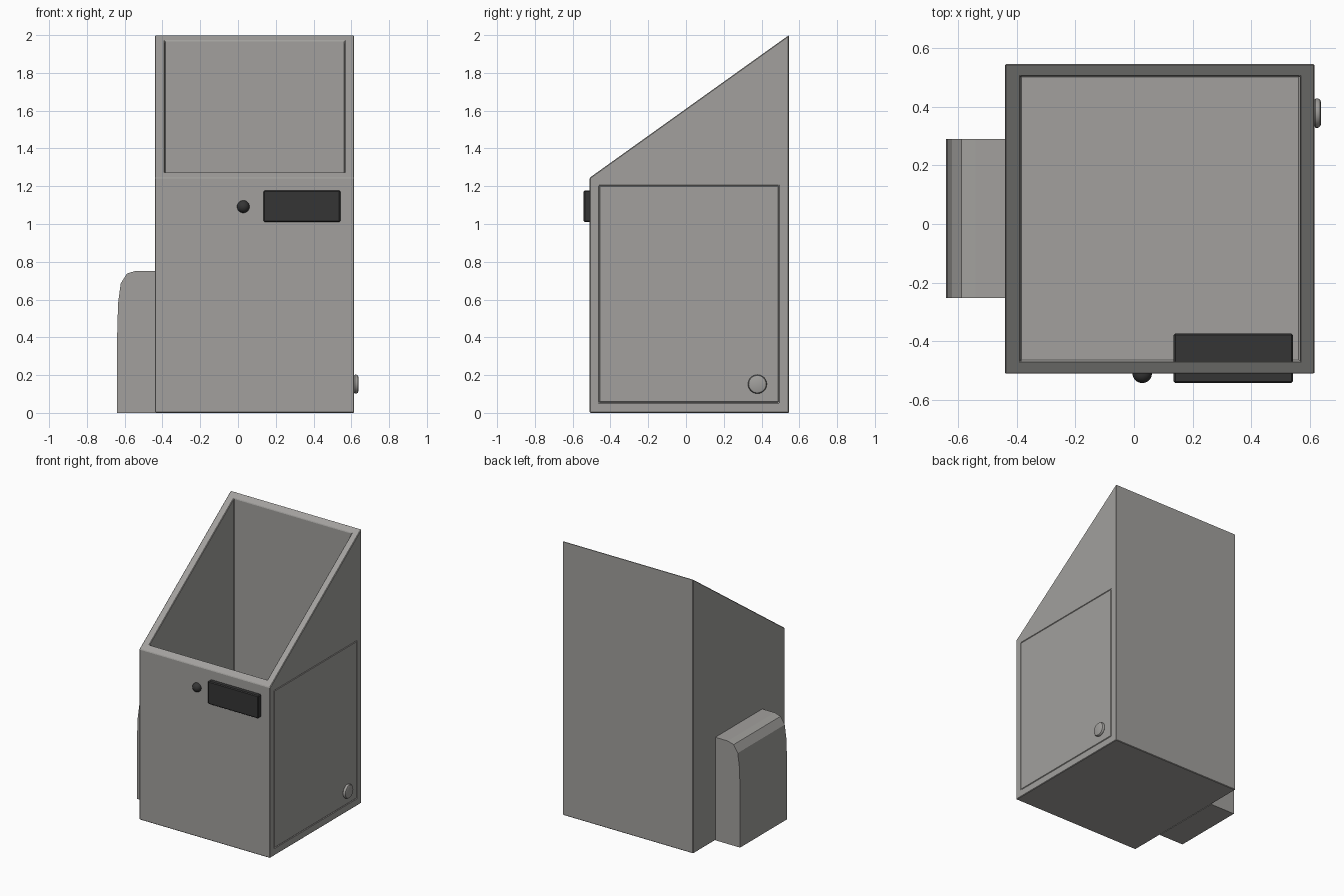
import bpy, bmesh, math
from mathutils import Matrix, Vector

if "Cube" in bpy.data.objects:
    bpy.data.objects.remove(bpy.data.objects["Cube"])


def material(name, rgb):
    m = bpy.data.materials.new(name)
    m.diffuse_color = (*rgb, 1.0)
    m.use_nodes = True
    m.node_tree.nodes["Principled BSDF"].inputs["Base Color"].default_value = m.diffuse_color
    return m


GREY = material("warm_grey", (0.36, 0.352, 0.338))
BLACK = material("soft_black", (0.036, 0.036, 0.036))


def finish(name, bm, mat):
    bmesh.ops.recalc_face_normals(bm, faces=bm.faces)
    mesh = bpy.data.meshes.new(name)
    bm.to_mesh(mesh)
    bm.free()
    mesh.materials.append(mat)
    ob = bpy.data.objects.new(name, mesh)
    bpy.context.collection.objects.link(ob)
    return ob


def prism(name, profile, to_3d, depth, mat):
    """Extrude a closed 2D profile; to_3d maps (u, v) to a point."""
    bm = bmesh.new()
    face = bm.faces.new([bm.verts.new(to_3d(u, v)) for u, v in profile])
    new = bmesh.ops.extrude_face_region(bm, geom=[face])["geom"]
    verts = [g for g in new if isinstance(g, bmesh.types.BMVert)]
    bmesh.ops.translate(bm, verts=verts, vec=Vector(depth))
    return finish(name, bm, mat)


def box(name, lo, hi, mat):
    lo, hi = Vector(lo), Vector(hi)
    bm = bmesh.new()
    bmesh.ops.create_cube(bm, size=1)
    bmesh.ops.scale(bm, verts=bm.verts, vec=hi - lo)
    bmesh.ops.translate(bm, verts=bm.verts, vec=(lo + hi) / 2)
    return finish(name, bm, mat)


def lathe(name, profile, origin, rot, mat, steps=32):
    """Spin (radius, height) points around an axis, then orient and place."""
    bm = bmesh.new()
    vs = [bm.verts.new((r, 0, h)) for r, h in profile]
    es = [bm.edges.new(p) for p in zip(vs, vs[1:])]
    bmesh.ops.spin(bm, geom=vs + es, cent=(0, 0, 0), axis=(0, 0, 1),
                   angle=2 * math.pi, steps=steps)
    bmesh.ops.remove_doubles(bm, verts=bm.verts, dist=1e-5)
    bmesh.ops.transform(bm, verts=bm.verts,
                        matrix=Matrix.Translation(origin) @ rot)
    ob = finish(name, bm, mat)
    bpy.context.view_layer.objects.active = ob
    ob.select_set(True)
    bpy.ops.object.shade_smooth_by_angle(angle=math.radians(30))
    ob.select_set(False)
    return ob


def bevel(ob, width, segments=1):
    b = ob.modifiers.new("bevel", "BEVEL")
    b.width, b.segments = width, segments
    b.limit_method = "ANGLE"
    b.angle_limit = math.radians(30)


def cut(ob, cutter):
    m = ob.modifiers.new("cut", "BOOLEAN")
    m.operation, m.solver, m.object = "DIFFERENCE", "EXACT", cutter
    cutter.hide_render = True
    cutter.hide_set(True)


# Hollow cabinet with a sloping open top
body = prism("cabinet_body",
             [(-0.51, 0), (0.545, 0), (0.545, 2.0), (-0.51, 1.245)],
             lambda y, z: (-0.44, y, z), (1.055, 0, 0), GREY)
cut(body, box("cavity_cutter", (-0.387, -0.468, 0.04),
              (0.565, 0.505, 2.4), GREY))
cut(body, box("door_cutter", (0.5, -0.46, 0.055), (0.7, 0.49, 1.203), GREY))
bevel(body, 0.004)

# Access door filling the right wall opening, edged by a fine groove
door = box("side_door", (0.566, -0.46, 0.055), (0.615, 0.49, 1.203), GREY)
bevel(door, 0.004)

# Door knob
lathe("door_knob", [(0, -0.01), (0.045, -0.01), (0.045, 0.0), (0.05, 0.004),
                    (0.05, 0.012), (0.046, 0.019), (0.039, 0.022), (0, 0.022)],
      (0.615, 0.378, 0.152), Matrix.Rotation(math.pi / 2, 4, "Y"), GREY)

# Housing on the left with a rounded outer shoulder
prism("side_housing",
      [(-0.44, 0), (-0.64, 0), (-0.64, 0.40), (-0.635, 0.58), (-0.621, 0.685),
       (-0.588, 0.738), (-0.54, 0.752), (-0.44, 0.752)],
      lambda x, z: (x, -0.252, z), (0, 0.542, 0), GREY)

# Display block passing through the front wall
display = box("display_block", (0.135, -0.542, 1.01), (0.542, -0.373, 1.177),
              BLACK)
bevel(display, 0.006)

# Domed push button
dome = [(0.033 * math.cos(a), 0.032 * math.sin(a))
        for a in (i * math.pi / 16 for i in range(8))]
lathe("push_button", [(0, -0.01), (0.033, -0.01)] + dome + [(0, 0.032)],
      (0.028, -0.51, 1.092), Matrix.Rotation(math.pi / 2, 4, "X"), BLACK)
